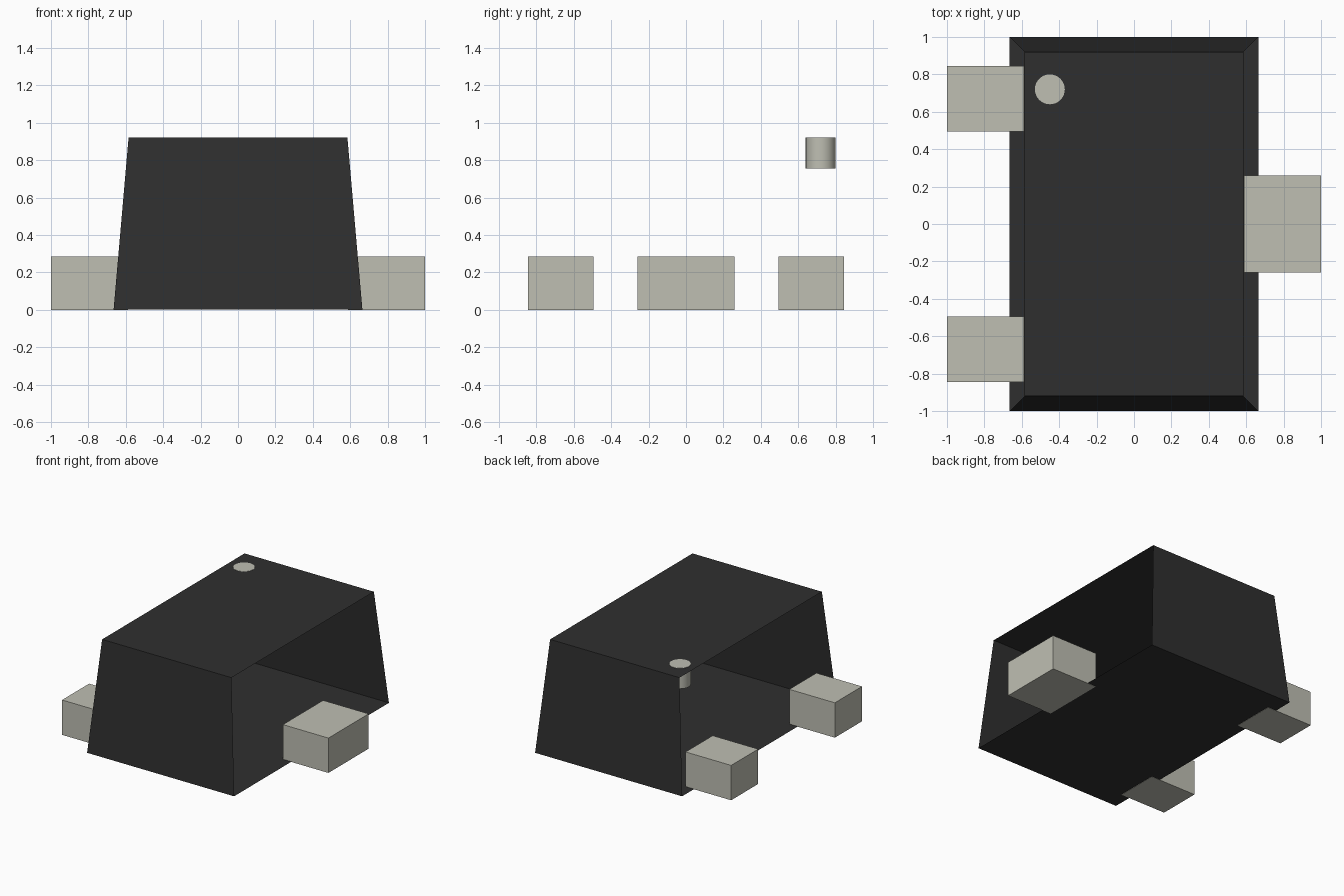
import bpy, bmesh, math

cube = bpy.data.objects.get("Cube")
if cube:
    bpy.data.objects.remove(cube, do_unlink=True)


def material(name, rgb):
    mat = bpy.data.materials.new(name)
    mat.use_nodes = True
    mat.diffuse_color = (*rgb, 1)
    bsdf = next(n for n in mat.node_tree.nodes if n.type == 'BSDF_PRINCIPLED')
    bsdf.inputs["Base Color"].default_value = (*rgb, 1)
    bsdf.inputs["Roughness"].default_value = 0.6
    return mat


BLACK = material("black plastic", (0.028, 0.028, 0.028))
METAL = material("pale metal", (0.52, 0.52, 0.45))


def finish(name, bm, mat):
    mesh = bpy.data.meshes.new(name)
    bm.to_mesh(mesh)
    bm.free()
    mesh.materials.append(mat)
    obj = bpy.data.objects.new(name, mesh)
    bpy.context.collection.objects.link(obj)
    return obj


def box(x, y, z):
    """Box between (low, high) limits on each axis."""
    bm = bmesh.new()
    bmesh.ops.create_cube(bm, size=2)
    for v in bm.verts:
        v.co = [lim[c > 0] for lim, c in zip((x, y, z), v.co)]
    return bm


# Tapered body shell, open at both lead sides; floor sits just above the lead undersides
HEIGHT = 0.92
bm = box((-0.665, 0.665), (-1, 1), (0.002, HEIGHT))
for v in bm.verts:
    if v.co.z > 0.5:
        v.co.x *= 0.585 / 0.665
        v.co.y *= 0.92
bm.normal_update()
sides = [f for f in bm.faces if abs(f.normal.x) > 0.9]
bmesh.ops.delete(bm, geom=sides, context='FACES_ONLY')
finish("body", bm, BLACK)

# Block leads: two on one side, a wider one on the other
for name, x, y in (
    ("right_back_lead", (-1, -0.588), (0.495, 0.845)),
    ("right_front_lead", (-1, -0.588), (-0.845, -0.495)),
    ("left_lead", (0.588, 1), (-0.26, 0.26)),
):
    finish(name, box(x, y, (0, 0.285)), METAL)

# Round marker pin let into the top
bm = bmesh.new()
bmesh.ops.create_cone(bm, cap_ends=True, segments=32, radius1=0.08, radius2=0.08, depth=0.168)
bmesh.ops.translate(bm, verts=bm.verts, vec=(-0.45, 0.72, HEIGHT + 0.002 - 0.084))
marker = finish("marker_pin", bm, METAL)
bpy.ops.object.select_all(action='DESELECT')
marker.select_set(True)
bpy.context.view_layer.objects.active = marker
bpy.ops.object.shade_smooth_by_angle(angle=math.radians(30))
